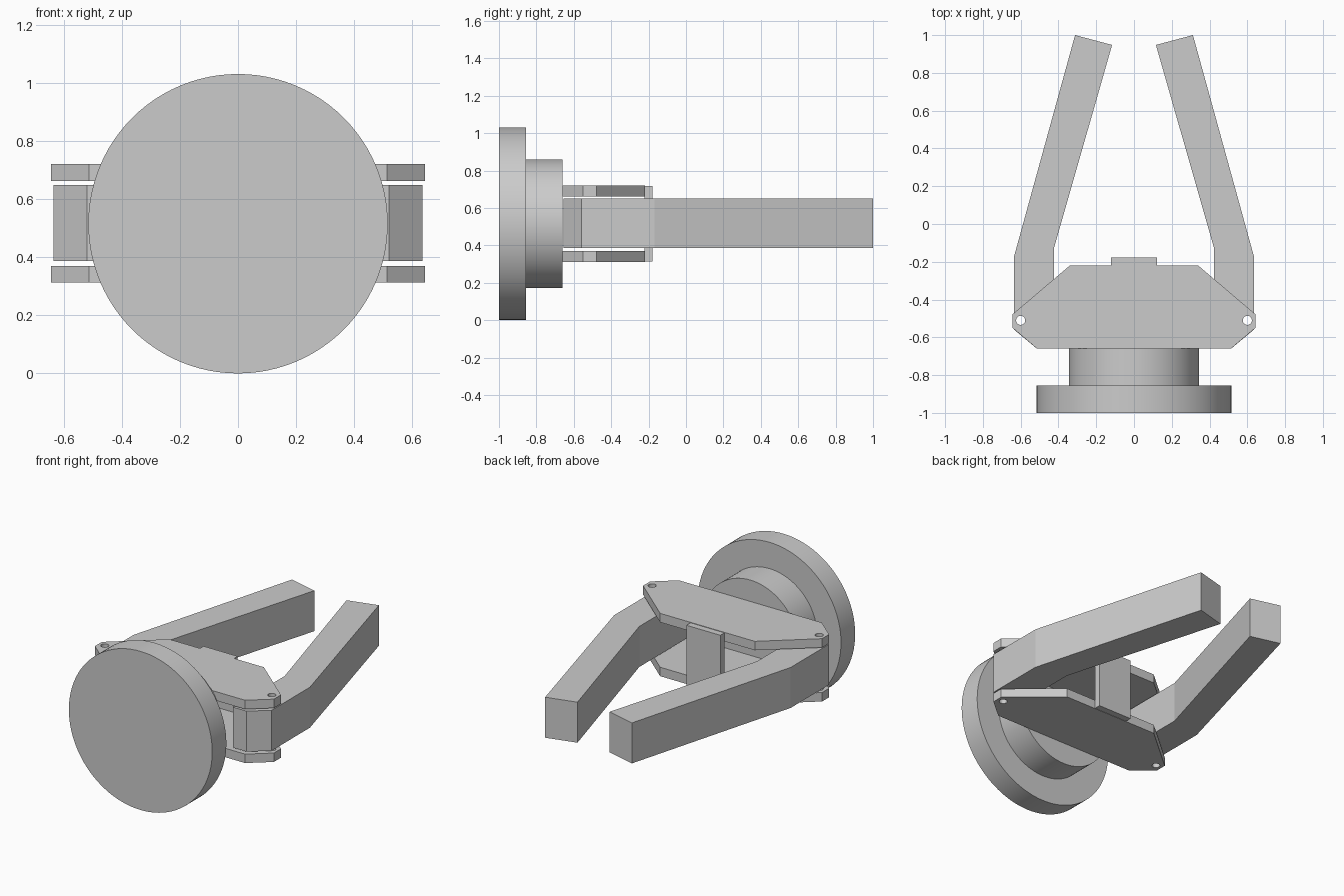
import bpy
import math
from mathutils import Matrix

cube = bpy.data.objects.get("Cube")
if cube:
    bpy.data.objects.remove(cube, do_unlink=True)

# Plain grey material
grey = bpy.data.materials.new("plain_grey")
grey.use_nodes = True
GREY = (0.6, 0.6, 0.6, 1)
grey.diffuse_color = GREY
grey.node_tree.nodes["Principled BSDF"].inputs["Base Color"].default_value = GREY

MID_Z = 0.515
PIN = (0.6, -0.51)
PIN_RADIUS = 0.024


def pin_hole(side):
    """Circle of points around the hinge pin on one side."""
    steps = [math.tau * i / 32 for i in range(32)]
    return [(side * PIN[0] + PIN_RADIUS * math.cos(a),
             PIN[1] + PIN_RADIUS * math.sin(a)) for a in steps]


def slab(name, loops, bottom, top):
    """Extrude a flat outline, with any holes, between two heights."""
    curve = bpy.data.curves.new(name, "CURVE")
    curve.dimensions = "2D"
    curve.fill_mode = "BOTH"
    curve.extrude = (top - bottom) / 2
    for loop in loops:
        spline = curve.splines.new("POLY")
        spline.points.add(len(loop) - 1)
        for point, (x, y) in zip(spline.points, loop):
            point.co = (x, y, 0, 1)
        spline.use_cyclic_u = True
    source = bpy.data.objects.new(name + "_outline", curve)
    bpy.context.collection.objects.link(source)
    bpy.context.view_layer.update()
    graph = bpy.context.evaluated_depsgraph_get()
    mesh = bpy.data.meshes.new_from_object(source.evaluated_get(graph))
    bpy.data.objects.remove(source, do_unlink=True)
    mesh.transform(Matrix.Translation((0, 0, (bottom + top) / 2)))
    mesh.name = name
    mesh.materials.clear()
    mesh.materials.append(grey)
    mesh.shade_flat()
    obj = bpy.data.objects.new(name, mesh)
    bpy.context.collection.objects.link(obj)
    return obj


def drum(name, radius, front, back):
    """Round disc lying along the y axis."""
    bpy.ops.mesh.primitive_cylinder_add(
        vertices=96, radius=radius, depth=back - front,
        location=(0, (front + back) / 2, MID_Z), rotation=(math.pi / 2, 0, 0))
    obj = bpy.context.object
    obj.name = name
    obj.data.materials.append(grey)
    bpy.ops.object.shade_smooth_by_angle(angle=math.radians(30))


# Round mounting base
drum("mounting_flange", 0.515, -1.0, -0.855)
drum("mounting_hub", 0.344, -0.855, -0.66)

# Palm plates above and below the fingers
half = [(0.34, -0.22), (0.643, -0.478), (0.643, -0.55), (0.513, -0.66)]
outline = half + [(-x, y) for x, y in reversed(half)]
plate_loops = [outline, pin_hole(1), pin_hole(-1)]
slab("lower_palm_plate", plate_loops, 0.312, 0.37)
slab("upper_palm_plate", plate_loops, 0.662, 0.72)

# Upright bridge joining the plates at the back
bridge = [(-0.122, -0.222), (0.122, -0.222), (0.122, -0.178), (-0.122, -0.178)]
slab("palm_bridge", [bridge], 0.314, 0.717)

# Bent fingers, hinged on the pin holes
finger = [(0.423, -0.655), (0.52, -0.655), (0.634, -0.56), (0.634, -0.168),
          (0.312, 1.0), (0.116, 0.948), (0.423, -0.125)]
for name, side in (("left_finger", 1), ("right_finger", -1)):
    shape = [(side * x, y) for x, y in finger]
    slab(name, [shape, pin_hole(side)], 0.386, 0.649)
